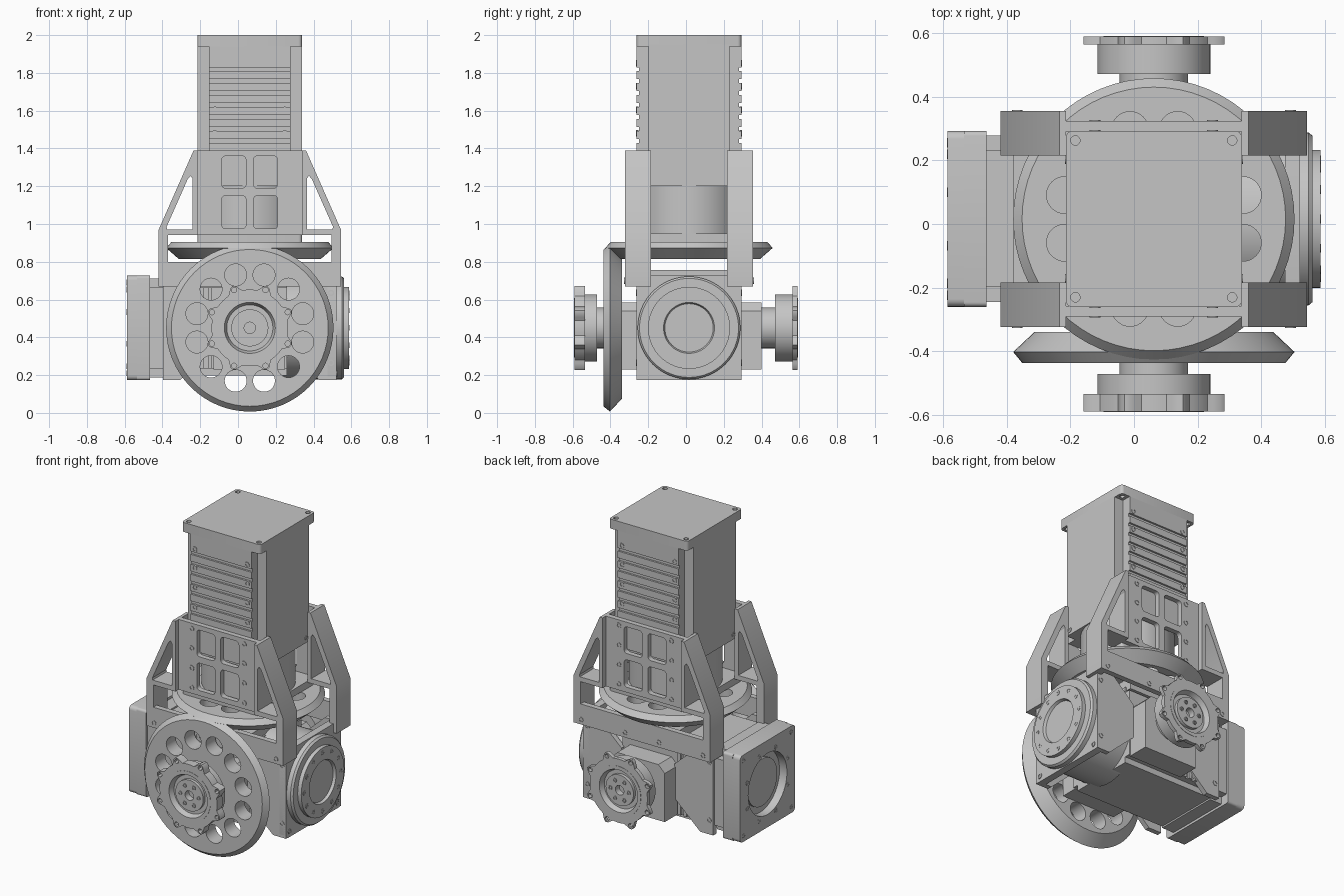
import bpy, bmesh
from math import sin, cos, pi, radians
from mathutils import Matrix

cube = bpy.data.objects.get("Cube")
if cube:
    bpy.data.objects.remove(cube, do_unlink=True)

GREY = (0.56, 0.56, 0.56, 1)
grey = bpy.data.materials.new("machined grey")
grey.use_nodes = True
grey.diffuse_color = GREY
bsdf = next(n for n in grey.node_tree.nodes if n.type == 'BSDF_PRINCIPLED')
bsdf.inputs["Base Color"].default_value = GREY

CX, CY, CZ = 0.0625, 0.016, 0.45    # shared centre lines of the two drive units

# Map (u, v, height) to world for a part built along each axis
AXES = {
    'x': Matrix(((0, 0, 1, 0), (1, 0, 0, 0), (0, 1, 0, 0), (0, 0, 0, 1))),
    'y': Matrix(((1, 0, 0, 0), (0, 0, 1, 0), (0, 1, 0, 0), (0, 0, 0, 1))),
    'z': Matrix.Identity(4),
}


def finish(name, bm, axis='z'):
    """Turn a bmesh into a finished, shaded object."""
    bmesh.ops.transform(bm, matrix=AXES[axis], verts=bm.verts)
    bmesh.ops.remove_doubles(bm, verts=bm.verts, dist=1e-5)
    bmesh.ops.recalc_face_normals(bm, faces=bm.faces)
    mesh = bpy.data.meshes.new(name)
    bm.to_mesh(mesh)
    bm.free()
    mesh.materials.append(grey)
    for p in mesh.polygons:
        p.material_index = 0
    ob = bpy.data.objects.new(name, mesh)
    bpy.context.collection.objects.link(ob)
    bpy.ops.object.select_all(action='DESELECT')
    ob.select_set(True)
    bpy.context.view_layer.objects.active = ob
    bpy.ops.object.shade_smooth_by_angle(angle=radians(30))


def prism(name, loops, axis, a, b):
    """Extrude outlines along an axis; nested outlines become holes."""
    cu = bpy.data.curves.new(name, 'CURVE')
    cu.dimensions = '2D'
    cu.fill_mode = 'BOTH'
    cu.extrude = abs(b - a) / 2
    for loop in loops:
        sp = cu.splines.new('POLY')
        sp.points.add(len(loop) - 1)
        for p, (u, v) in zip(sp.points, loop):
            p.co = (u, v, 0, 1)
        sp.use_cyclic_u = True
    tmp = bpy.data.objects.new(name, cu)
    bpy.context.collection.objects.link(tmp)
    mesh = bpy.data.meshes.new_from_object(
        tmp.evaluated_get(bpy.context.evaluated_depsgraph_get()))
    bm = bmesh.new()
    bm.from_mesh(mesh)
    bpy.data.objects.remove(tmp, do_unlink=True)
    bpy.data.meshes.remove(mesh)
    bmesh.ops.translate(bm, verts=bm.verts, vec=(0, 0, (a + b) / 2))
    finish(name, bm, axis)


def lathe(name, profile, axis, u, v, closed=False):
    """Revolve (radius, height) points around an axis through (u, v)."""
    bm = bmesh.new()
    vs = [bm.verts.new((r, 0, h)) for r, h in profile]
    es = [bm.edges.new(p) for p in zip(vs, vs[1:])]
    if closed:
        es.append(bm.edges.new((vs[-1], vs[0])))
    bmesh.ops.spin(bm, geom=vs + es, cent=(0, 0, 0), axis=(0, 0, 1),
                   angle=2 * pi, steps=64)
    bmesh.ops.translate(bm, verts=bm.verts, vec=(u, v, 0))
    finish(name, bm, axis)


def circle(u, v, r, n=24, start=0.0):
    return [(u + r * cos(2 * pi * i / n + start), v + r * sin(2 * pi * i / n + start))
            for i in range(n)]


def rect(u0, u1, v0, v1, r=0.0):
    """Rectangle, with rounded corners if r is given."""
    if not r:
        return [(u0, v0), (u1, v0), (u1, v1), (u0, v1)]
    corners = ((u1 - r, v1 - r), (u0 + r, v1 - r), (u0 + r, v0 + r), (u1 - r, v0 + r))
    return [(u + r * cos(pi / 2 * (k + i / 4)), v + r * sin(pi / 2 * (k + i / 4)))
            for k, (u, v) in enumerate(corners) for i in range(5)]


def square(u, v, half, r=0.0):
    return rect(u - half, u + half, v - half, v + half, r)


def notched(u, v, w, n):
    """Square outline with its four corners notched away."""
    quarter = [(w, -n), (w, n), (n, n)]
    pts = []
    for c, s in ((1, 0), (0, 1), (-1, 0), (0, -1)):
        pts += [(u + c * a - s * b, v + s * a + c * b) for a, b in quarter]
    return pts


def box(name, x0, x1, y0, y1, z0, z1):
    prism(name, [rect(x0, x1, y0, y1)], 'z', z0, z1)


def bolts(name, points, axis, a, b, r=0.017):
    loops = []
    for u, v in points:
        loops += [circle(u, v, r, 12), circle(u, v, r * 0.6, 6)]
    prism(name, loops, axis, a, b)


def flip(points):
    return [(2 * CX - x, z) for x, z in points]


def wheel(name, axis, u, v, outer, widest, inner):
    """Bevelled disc with a ring of twelve round holes."""
    holes = [circle(*p, 0.058, 32) for p in circle(u, v, 0.29, 12, pi / 12)]
    prism(name + "_web", [circle(u, v, 0.362, 64)] + holes, axis, outer, inner)
    lathe(name + "_rim", [(0.358, outer), (0.415, outer), (0.443, widest),
                          (0.376, inner), (0.358, inner)], axis, u, v, closed=True)


# Upper motor: core with notched corners, ribbed front and back, cap
W, N = 0.277, 0.215
box("motor_core", CX - W, CX + W, CY - N, CY + N, 1.2, 1.95)
for s, side in ((-1, "front"), (1, "back")):
    y0, y1, y2 = CY + s * N, CY + s * 0.265, CY + s * W
    box(f"motor_{side}_pad", CX - N, CX + N, y0, y1, 1.2, 1.95)
    z = 1.2
    for i in range(8):
        groove = 1.44 + 0.0633 * i if i < 7 else 1.95
        box(f"motor_{side}_rib", CX - N, CX + N, y1 - s * 0.005, y2, z, groove - 0.01)
        z = groove + 0.01
    bolts(f"motor_{side}_bolts", [(CX + k * 0.185, h) for k in (-1, 1)
                                  for h in (1.48, 1.605, 1.73, 1.85)],
          'y', y2 - s * 0.01, y2 + s * 0.003)
prism("motor_cap", [square(CX, CY, W, 0.02)]
      + [circle(CX + i * 0.247, CY + j * 0.247, 0.015, 12) for i in (-1, 1) for j in (-1, 1)],
      'z', 1.94, 2.0)
prism("motor_gear_case", [circle(CX, CY, 0.272, 64)], 'z', 0.93, 1.21)
prism("motor_foot", [square(CX, CY, W, 0.02)], 'z', 0.905, 0.95)

# Toothless bevel wheels: one under the motor, one on the front
wheel("upper_wheel", 'z', CX, CY, 0.905, 0.873, 0.815)
wheel("front_wheel", 'y', CX, CZ, -0.437, -0.403, -0.34)

# Front and back brackets: recessed windowed panel, deep pierced legs, low beam
leg = [(-0.214, 1.39), (-0.235, 1.39), (-0.42, 0.97), (-0.42, 0.67), (-0.37, 0.67),
       (-0.37, 0.942), (-0.214, 0.942)]
triangle = [(-0.375, 0.972), (-0.24, 0.972), (-0.24, 1.24), (-0.25, 1.255), (-0.265, 1.24),
            (-0.378, 0.985)]
columns = [(CX + k * 0.185, z) for k in (-1, 1) for z in (1.355, 1.23, 1.105, 0.98)]
for s, side in ((-1, "front"), (1, "back")):
    back, panel, face, deep = (CY + s * d for d in (0.275, 0.308, 0.34, 0.2))
    windows = [rect(x, x + 0.128, z0, z1, 0.02) for x in (-0.086, 0.082)
               for z0, z1 in ((0.975, 1.15), (1.19, 1.36))]
    prism(f"{side}_bracket_panel", [rect(-0.225, 2 * CX + 0.225, 0.942, 1.39)] + windows,
          'y', back, panel)
    for half, pts, hole in (("right", leg, triangle), ("left", flip(leg), flip(triangle))):
        prism(f"{side}_{half}_bracket_leg", [pts, hole], 'y', deep, face)
    box(f"{side}_bracket_beam", -0.38, 2 * CX + 0.38, CY + s * 0.305, face, 0.67, 0.8)
    bolts(f"{side}_panel_bolts", columns, 'y', back, panel + s * 0.003)
    bolts(f"{side}_beam_bolts", [(CX + k * d, 0.7) for k in (-1, 1) for d in (0.12, 0.43)],
          'y', face - s * 0.01, face + s * 0.003)
for x in (CX - W, CX + W):
    bolts("motor_side_bolts", [(CY + k * 0.188, 1.23) for k in (-1, 1)],
          'x', x - 0.003, x + 0.003, 0.015)

# Lower drive unit, lying along x
prism("lower_body", [notched(CY, CZ, 0.252, N)], 'x', -0.4, 0.26)
box("lower_top_pad", -0.13, 0.25, CY - 0.25, CY + 0.25, 0.68, 0.757)
prism("lower_neck", [notched(CY, CZ, 0.262, N)], 'x', -0.48, -0.38)
prism("lower_case", [square(CY, CZ, W, 0.015)], 'x', -0.535, -0.465)
prism("lower_end_cap", [square(CY, CZ, W, 0.025), circle(CY, CZ, 0.195, 64)],
      'x', -0.587, -0.53)
prism("lower_end_disc", [circle(CY, CZ, 0.15, 48)], 'x', -0.55, -0.53)
end_corners = [(CY + i * 0.24, CZ + j * 0.24) for i in (-1, 1) for j in (-1, 1)]
bolts("end_cap_bolts", end_corners + circle(CY, CZ, 0.22, 8, pi / 8),
      'x', -0.589, -0.58, 0.015)
prism("lower_gear_case", [circle(CY, CZ, 0.272, 64)], 'x', 0.2, 0.51)

# Output flange at the other end
prism("output_plate", [square(CY, CZ, W, 0.02)], 'x', 0.475, 0.522)
lathe("output_flange", [(0, 0.5), (0.272, 0.5), (0.272, 0.55), (0.262, 0.562), (0.217, 0.562),
                        (0.217, 0.587), (0.135, 0.587), (0.128, 0.57), (0, 0.57)],
      'x', CY, CZ)
bolts("output_bolts", circle(CY, CZ, 0.185, 12), 'x', 0.58, 0.589, 0.014)
bolts("output_corner_bolts", end_corners, 'x', 0.515, 0.526)

# Sides of the lower unit: waisted plates, cooling ribs, hub blocks, lobed hubs
waist = [(0.522, 0.175), (0.522, 0.725), (0.43, 0.725), (0.25, 0.56), (0.25, 0.34),
         (0.43, 0.175)]
for s, side in ((-1, "front"), (1, "back")):
    y = CY + s * 0.245
    for pts in (waist, flip(waist)):
        prism(f"{side}_waisted_plate", [pts], 'y', y, CY + s * W)
    for i in range(6):
        x = -0.37 + 0.042 * i
        box(f"{side}_cooling_rib", x, x + 0.022, y, CY + s * 0.266, CZ - N, CZ + N)
    bolts(f"{side}_body_bolts", [(CX + k * 0.43, z) for z in (0.265, 0.635) for k in (-1, 1)],
          'y', y, CY + s * 0.28)
    block = -0.34 if s < 0 else 0.4
    prism(f"{side}_hub_block", [[(-0.13, 0.23), (0.25, 0.23), (0.25, 0.54), (0.205, 0.585),
                                 (-0.085, 0.585), (-0.13, 0.54)]], 'y', y, block)
    lathe(f"{side}_hub", [(r, s * h) for r, h in (
        (0, 0.32), (0.108, 0.32), (0.108, 0.472), (0.178, 0.472), (0.178, 0.57),
        (0.158, 0.57), (0.158, 0.592), (0.135, 0.592), (0.122, 0.56), (0.098, 0.56),
        (0.098, 0.58), (0.03, 0.58), (0.03, 0.54), (0, 0.54))], 'y', CX, CZ)
    lobes = []
    for i in range(96):
        t = 2 * pi * i / 96
        r = 0.203 + 0.037 * max(0, cos(8 * t - pi)) ** 1.5
        lobes.append((CX + r * cos(t), CZ + r * sin(t)))
    prism(f"{side}_lobed_flange", [lobes, circle(CX, CZ, 0.152, 64)]
          + [circle(*p, 0.014, 12) for p in circle(CX, CZ, 0.217, 8, pi / 8)],
          'y', s * (0.535 if s < 0 else 0.565), s * 0.59)
    bolts(f"{side}_hub_bolts", circle(CX, CZ, 0.065, 6), 'y', s * 0.575, s * 0.586, 0.013)
